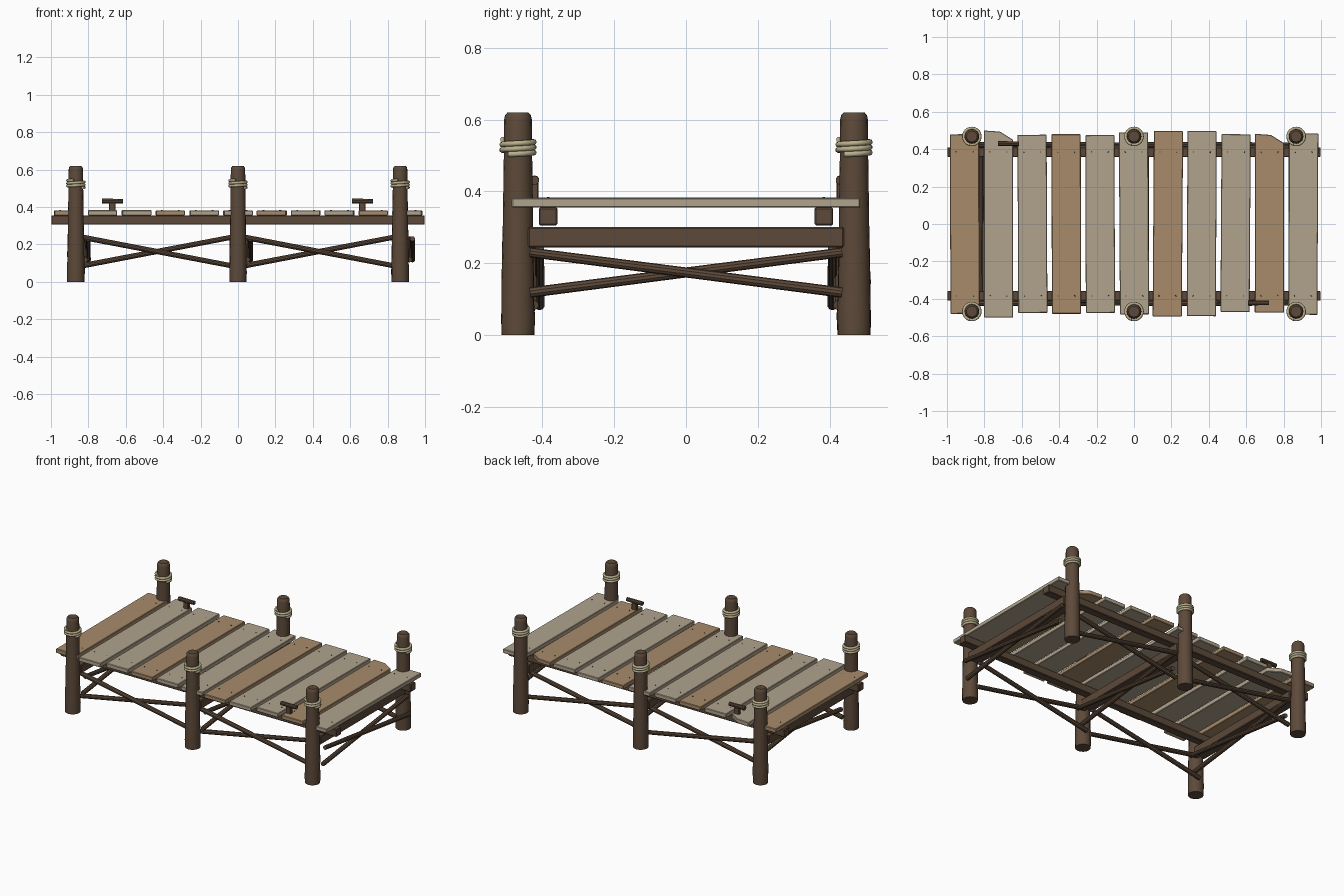
import bpy, bmesh, math, random
from mathutils import Vector, Matrix

if "Cube" in bpy.data.objects:
    bpy.data.objects.remove(bpy.data.objects["Cube"])

random.seed(4)


def material(name, rgb):
    m = bpy.data.materials.new(name)
    m.diffuse_color = (*rgb, 1)
    m.use_nodes = True
    m.node_tree.nodes["Principled BSDF"].inputs["Base Color"].default_value = m.diffuse_color
    return m


DARK = material("dark_wood", (0.11, 0.068, 0.042))
GREY = material("weathered_plank", (0.44, 0.37, 0.27))
TAN = material("tan_plank", (0.39, 0.26, 0.145))
ROPE = material("rope", (0.5, 0.44, 0.27))
IRON = material("nail", (0.06, 0.05, 0.045))


def finish(name, bm, mat, bevel=0.0, smooth=False):
    bmesh.ops.recalc_face_normals(bm, faces=bm.faces[:])
    if bevel:
        bmesh.ops.bevel(bm, geom=bm.edges[:], offset=bevel, segments=1, affect='EDGES')
    me = bpy.data.meshes.new(name)
    bm.to_mesh(me)
    bm.free()
    ob = bpy.data.objects.new(name, me)
    me.materials.append(mat)
    bpy.context.collection.objects.link(ob)
    if smooth:
        bpy.ops.object.select_all(action='DESELECT')
        ob.select_set(True)
        bpy.context.view_layer.objects.active = ob
        bpy.ops.object.shade_smooth_by_angle(angle=math.radians(35))
    return ob


def box(name, center, size, mat, bevel=0.004):
    bm = bmesh.new()
    bmesh.ops.create_cube(bm, size=1, matrix=Matrix.Translation(center) @ Matrix.Diagonal((*size, 1)))
    return finish(name, bm, mat, bevel)


def rod(name, a, b, r, mat, sides=10):
    a, b = Vector(a), Vector(b)
    d = b - a
    m = Matrix.Translation((a + b) / 2) @ d.to_track_quat('Z', 'Y').to_matrix().to_4x4()
    bm = bmesh.new()
    bmesh.ops.create_cone(bm, cap_ends=True, segments=sides, radius1=r, radius2=r * 0.93,
                          depth=d.length, matrix=m)
    return finish(name, bm, mat, smooth=True)


def post(name, x, y):
    # lathed log, slightly lumpy near the foot, chamfered top
    profile = [(0.046, 0), (0.047, 0.05), (0.046, 0.1), (0.0455, 0.15), (0.044, 0.22), (0.0425, 0.3),
               (0.041, 0.4), (0.0395, 0.5), (0.0385, 0.6), (0.036, 0.612), (0.029, 0.62)]
    bm = bmesh.new()
    n, rings = 16, []
    for r, z in profile:
        lump = 0.0015 if 0 < z < 0.25 else 0
        ring = []
        for i in range(n):
            a, k = 2 * math.pi * i / n, r + random.uniform(-lump, lump)
            ring.append(bm.verts.new((x + k * math.cos(a), y + k * math.sin(a), z)))
        rings.append(ring)
    for lo, hi in zip(rings, rings[1:]):
        for i in range(n):
            j = (i + 1) % n
            bm.faces.new((lo[i], lo[j], hi[j], hi[i]))
    bm.faces.new(rings[0][::-1])
    bm.faces.new(rings[-1])
    return finish(name, bm, DARK, smooth=True)


def rope_coil(name, x, y):
    cu = bpy.data.curves.new(name, 'CURVE')
    cu.dimensions = '3D'
    cu.bevel_depth = 0.0078
    cu.bevel_resolution = 2
    cu.use_fill_caps = True
    turns, n = 2.8, 60
    sp = cu.splines.new('POLY')
    sp.points.add(n)
    for i, p in enumerate(sp.points):
        a = 2 * math.pi * turns * i / n - 0.6
        p.co = (x + 0.0445 * math.cos(a), y + 0.0445 * math.sin(a), 0.503 + 0.041 * i / n, 1)
    cu.materials.append(ROPE)
    bpy.context.collection.objects.link(bpy.data.objects.new(name, cu))


POST_X, POST_Y = (-0.867, 0, 0.867), 0.468

# posts, ropes, stringers and long X braces on both sides
for side, s in (("front", -1), ("back", 1)):
    for i, x in enumerate(POST_X):
        post(f"{side}_post_{i + 1}", x, s * POST_Y)
        rope_coil(f"{side}_rope_{i + 1}", x, s * POST_Y)
    box(f"{side}_stringer", (0, s * 0.384, 0.33), (1.996, 0.052, 0.05), DARK)
    for i, (x0, x1) in enumerate(zip(POST_X, POST_X[1:])):
        rod(f"{side}_brace_down_{i + 1}", (x0 + 0.02, s * 0.424, 0.241), (x1 - 0.02, s * 0.424, 0.083), 0.0145, DARK)
        rod(f"{side}_brace_up_{i + 1}", (x0 + 0.02, s * 0.408, 0.083), (x1 - 0.02, s * 0.408, 0.241), 0.0145, DARK)

# cross beams and cross X braces at each post pair
for i, x in enumerate(POST_X):
    box(f"cross_beam_{i + 1}", (x, 0, 0.272), (0.08, 0.88, 0.056), DARK)
    rod(f"cross_brace_a_{i + 1}", (x + 0.05, -0.435, 0.118), (x + 0.05, 0.435, 0.23), 0.0145, DARK)
    rod(f"cross_brace_b_{i + 1}", (x + 0.066, 0.435, 0.118), (x + 0.066, -0.435, 0.23), 0.0145, DARK)

# deck planks: (front reach, back reach)
REACH = [(0.48, 0.48), (0.5, 0.5), (0.475, 0.477), (0.48, 0.48), (0.475, 0.475), (0.483, 0.49),
         (0.495, 0.497), (0.493, 0.497), (0.47, 0.48), (0.474, 0.482), (0.485, 0.485)]
for i, (f, b) in enumerate(REACH):
    x, w = -0.905 + 0.181 * i, 0.078
    outline = [(-w, -f), (w, -f), (w, b), (-w, b)]
    if i in (1, 9):  # broken back corner
        outline[2:3] = [(w, b - 0.05), (w - 0.07, b - 0.006)]
    turn = Matrix.Translation((x, 0, 0)) @ Matrix.Rotation(random.uniform(-0.007, 0.007), 4, 'Z')
    bm = bmesh.new()
    face = bm.faces.new([bm.verts.new((px, py, 0.355)) for px, py in outline])
    top = bmesh.ops.extrude_face_region(bm, geom=[face])
    bmesh.ops.translate(bm, vec=(0, 0, 0.025 + random.uniform(0, 0.003)),
                        verts=[v for v in top["geom"] if isinstance(v, bmesh.types.BMVert)])
    bmesh.ops.transform(bm, matrix=turn, verts=bm.verts[:])
    finish(f"plank_{i + 1}", bm, TAN if i % 3 == 0 else GREY, bevel=0.003)
    # nails
    bm = bmesh.new()
    for nx in (-0.045, 0.045):
        for ny in (-0.384, 0.384):
            bmesh.ops.create_cone(bm, cap_ends=True, segments=8, radius1=0.004, radius2=0.003, depth=0.006,
                                  matrix=turn @ Matrix.Translation((nx, ny, 0.381)))
    finish(f"plank_nails_{i + 1}", bm, IRON)

# mooring cleats
for name, x, y in (("back_cleat", -0.672, 0.43), ("front_cleat", 0.665, -0.422)):
    box(name + "_stem", (x, y, 0.4), (0.036, 0.022, 0.05), DARK, 0.003)
    rod(name + "_bar", (x - 0.056, y, 0.431), (x + 0.056, y, 0.431), 0.0135, DARK)
